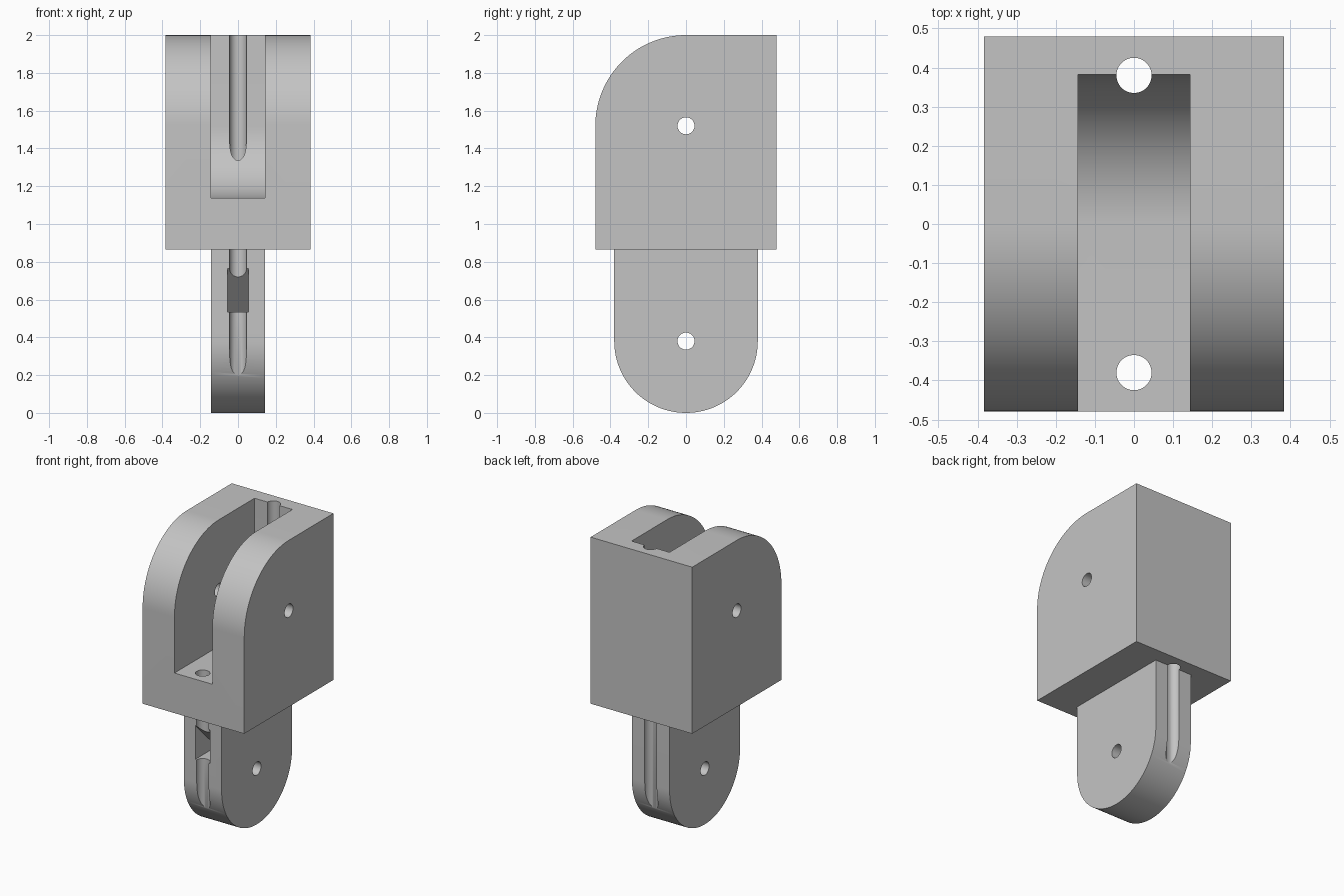
import bpy
import bmesh
import math
from mathutils import Matrix, Vector

default = bpy.data.objects.get("Cube")
if default:
    bpy.data.objects.remove(default, do_unlink=True)

# Key dimensions
PIVOT_TOP, PIVOT_LOW = 1.52, 0.38
BODY_W, BODY_R, BODY_BASE, TOP = 0.383, 0.48, 0.865, 2.0
SLOT_W, TONGUE_W, INNER_R = 0.143, 0.142, 0.382
HOLE_R = 0.045

grey = bpy.data.materials.new("plain grey")
grey.use_nodes = True
grey.diffuse_color = (0.55, 0.55, 0.55, 1)
grey.node_tree.nodes["Principled BSDF"].inputs["Base Color"].default_value = (0.55, 0.55, 0.55, 1)


def arc(cz, r, start, end, steps):
    """Points (y, z) on a circle around y = 0, angles in degrees."""
    angles = [math.radians(start + (end - start) * i / steps) for i in range(steps + 1)]
    return [(r * math.cos(a), cz + r * math.sin(a)) for a in angles]


def finish(name, bm):
    bmesh.ops.recalc_face_normals(bm, faces=bm.faces)
    mesh = bpy.data.meshes.new(name)
    bm.to_mesh(mesh)
    bm.free()
    mesh.materials.append(grey)
    obj = bpy.data.objects.new(name, mesh)
    bpy.context.collection.objects.link(obj)
    return obj


def side_prism(name, profile, half_width):
    """Extrude a (y, z) profile symmetrically along x."""
    bm = bmesh.new()
    face = bm.faces.new([bm.verts.new((-half_width, y, z)) for y, z in profile])
    moved = bmesh.ops.extrude_face_region(bm, geom=[face])["geom"]
    bmesh.ops.translate(bm, verts=[v for v in moved if isinstance(v, bmesh.types.BMVert)],
                        vec=(2 * half_width, 0, 0))
    return finish(name, bm)


def rod(name, centre, length, along_x):
    bm = bmesh.new()
    turn = Matrix.Rotation(math.pi / 2, 4, 'Y') if along_x else Matrix()
    bmesh.ops.create_cone(bm, cap_ends=True, segments=48, radius1=HOLE_R, radius2=HOLE_R,
                          depth=length, matrix=Matrix.Translation(Vector(centre)) @ turn)
    return finish(name, bm)


def combine(target, other, operation):
    mod = target.modifiers.new(operation.lower(), 'BOOLEAN')
    mod.operation, mod.solver, mod.object = operation, 'EXACT', other
    bpy.ops.object.select_all(action='DESELECT')
    bpy.context.view_layer.objects.active = target
    target.select_set(True)
    bpy.ops.object.modifier_apply(modifier=mod.name)
    bpy.data.objects.remove(other, do_unlink=True)


# Clevis block with a rounded upper front edge
joint = side_prism("hinge_link", [(-BODY_R, BODY_BASE), (BODY_R, BODY_BASE), (BODY_R, TOP)]
                   + arc(PIVOT_TOP, BODY_R, 90, 180, 32), BODY_W)

# Tongue with a round lower end, sunk into the block
tongue = side_prism("tongue", [(0.38, 1.0), (-0.38, 1.0)]
                    + arc(PIVOT_LOW, 0.38, 180, 360, 64), TONGUE_W)
combine(joint, tongue, 'UNION')

# Slot between the cheeks, with a hollow round back
slot = side_prism("slot_cutter", [(-0.6, TOP + 0.2), (-0.6, PIVOT_TOP - INNER_R)]
                  + arc(PIVOT_TOP, INNER_R, 270, 360, 32) + [(INNER_R, TOP + 0.2)], SLOT_W)
combine(joint, slot, 'DIFFERENCE')

# Wedge notch in the tongue front: flat floor, roof sloping at 45 degrees
notch = side_prism("notch_cutter", [(-0.46, 0.535), (-0.15, 0.535), (-0.46, 0.845)], 0.056)
combine(joint, notch, 'DIFFERENCE')

# Vertical cord holes, front and back
for y in (-0.38, 0.38):
    combine(joint, rod("cord_hole_cutter", (0, y, 1.0), 3, False), 'DIFFERENCE')

# Pivot pin holes, upper and lower
for z in (PIVOT_TOP, PIVOT_LOW):
    combine(joint, rod("pin_hole_cutter", (0, 0, z), 2, True), 'DIFFERENCE')

bpy.context.view_layer.objects.active = joint
joint.select_set(True)
bpy.ops.object.shade_smooth_by_angle(angle=math.radians(30))
